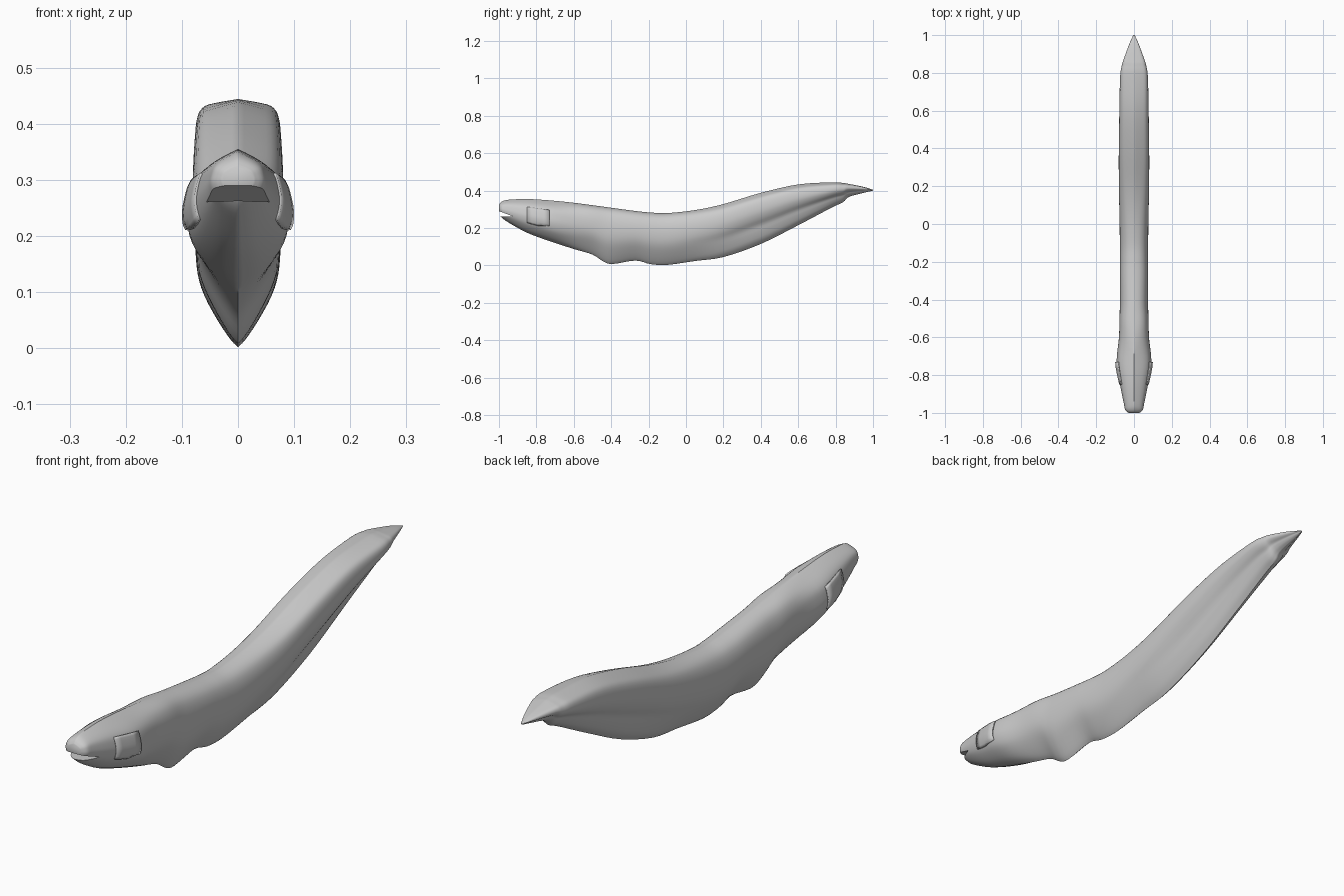
import bpy
import bmesh
from mathutils import Vector

default_cube = bpy.data.objects.get("Cube")
if default_cube:
    bpy.data.objects.remove(default_cube, do_unlink=True)


def make_material(name, colour):
    material = bpy.data.materials.new(name)
    material.use_nodes = True
    material.diffuse_color = colour
    material.node_tree.nodes["Principled BSDF"].inputs["Base Color"].default_value = colour
    return material


skin = make_material("pale_grey_skin", (0.6, 0.6, 0.6, 1))


def make_object(name, mesh_data):
    mesh = bpy.data.meshes.new(name)
    bmesh.ops.recalc_face_normals(mesh_data, faces=mesh_data.faces[:])
    mesh_data.to_mesh(mesh)
    mesh_data.free()
    obj = bpy.data.objects.new(name, mesh)
    bpy.context.collection.objects.link(obj)
    mesh.materials.append(skin)
    return obj


def shade_smooth(obj, angle):
    bpy.ops.object.select_all(action="DESELECT")
    obj.select_set(True)
    bpy.context.view_layer.objects.active = obj
    bpy.ops.object.shade_smooth_by_angle(angle=angle)


def spline(points, steps):
    """Smooth curve through points of any dimension."""
    points = [Vector(p) for p in points]
    result = []
    for i in range(len(points) - 1):
        a, b = points[i], points[i + 1]
        before = points[max(i - 1, 0)]
        after = points[min(i + 2, len(points) - 1)]
        for s in range(steps):
            t = s / steps
            slope_a, slope_b = (b - before) / 2, (after - a) / 2
            result.append(a * (2 * t**3 - 3 * t**2 + 1) + slope_a * (t**3 - 2 * t**2 + t)
                          + b * (3 * t**2 - 2 * t**3) + slope_b * (t**3 - t**2))
    return result + [points[-1]]


# Half cross-sections: fraction of width, fraction of depth below the back
HEAD = spline([(0, 0), (.3, .06), (.62, .14), (.85, .24), (.96, .38), (1, .53),
               (.9, .7), (.67, .83), (.35, .94), (0, 1)], 3)
TRUNK = spline([(0, 0), (.42, .03), (.74, .1), (.93, .22), (1, .37), (.96, .53),
                (.8, .67), (.48, .83), (.18, .95), (0, 1)], 3)
TAIL = spline([(0, 0), (.5, .05), (.82, .1), (.97, .2), (1, .36), (.86, .5),
               (.62, .62), (.5, .75), (.3, .9), (0, 1)], 3)

# Body stations: position along y, back height, belly height, half width
STATIONS = spline([
    (-1, .325, .277, .028), (-.985, .341, .256, .046), (-.95, .351, .23, .054),
    (-.85, .355, .175, .074), (-.73, .348, .13, .092), (-.6, .335, .088, .08),
    (-.5, .322, .058, .077), (-.44, .314, .02, .075), (-.39, .307, .008, .075),
    (-.27, .291, .026, .075), (-.19, .283, .007, .075), (-.1, .28, .003, .075),
    (.05, .296, .024, .077), (.2, .328, .045, .08), (.4, .388, .115, .08),
    (.6, .433, .215, .077), (.78, .444, .31, .073), (.84, .441, .338, .064),
    (.87, .436, .366, .055), (.95, .42, .388, .026), (1, .405, .4, .004)], 4)


def ramp(value, start, end):
    t = min(max((value - start) / (end - start), 0), 1)
    return t * t * (3 - 2 * t)


def half_section(station):
    y, top, bottom, width = station
    to_trunk, to_tail = ramp(y, -.72, -.5), ramp(y, -.1, .4)
    for head, trunk, tail in zip(HEAD, TRUNK, TAIL):
        p = head.lerp(trunk, to_trunk).lerp(tail, to_tail)
        yield Vector((p.x * width, y, top + (bottom - top) * p.y))


# Body: one lofted skin from the snout to the tail tip
bm = bmesh.new()
rings = []
for station in STATIONS:
    half = list(half_section(station))
    mirrored = [Vector((-p.x, p.y, p.z)) for p in reversed(half[1:-1])]
    rings.append([bm.verts.new(p) for p in half + mirrored])
for ring, following in zip(rings, rings[1:]):
    for i in range(len(ring)):
        j = (i + 1) % len(ring)
        bm.faces.new((ring[i], ring[j], following[j], following[i]))
for end in (rings[0], rings[-1]):
    bm.faces.new(end)
body = make_object("body", bm)

# Mouth: sloping wedge cut across the snout
bm = bmesh.new()
sides = [[bm.verts.new((x, y, z)) for y, z in
          ((-1.03, .3), (-.98, .283), (-.922, .261), (-.98, .262), (-1.03, .267))]
         for x in (-.1, .1)]
for side in sides:
    bm.faces.new(side)
for i in range(5):
    j = (i + 1) % 5
    bm.faces.new((sides[0][i], sides[0][j], sides[1][j], sides[1][i]))
mouth_cutter = make_object("mouth_cutter", bm)
mouth_cutter.hide_render = True
mouth_cutter.hide_viewport = True
mouth_cut = body.modifiers.new("mouth_cut", "BOOLEAN")
mouth_cut.object = mouth_cutter
mouth_cut.operation = "DIFFERENCE"
mouth_cut.solver = "EXACT"
shade_smooth(body, .8)


# Gill covers: thin flaps following the cheeks, lifted along the rear edge
def gill_cover(name, side):
    bm = bmesh.new()
    rows = []
    cheek = [s for s in STATIONS if -.86 < s[0] < -.72]
    for n, station in enumerate(cheek):
        lift = .001 + .004 * n / (len(cheek) - 1)
        points = [p for p in half_section(station)][9:19]
        rows.append([bm.verts.new((side * (p.x + lift), p.y, max(p.z, .213)))
                     for p in points])
    for row, following in zip(rows, rows[1:]):
        for i in range(len(row) - 1):
            bm.faces.new((row[i], row[i + 1], following[i + 1], following[i]))
    cover = make_object(name, bm)
    thickness = cover.modifiers.new("thickness", "SOLIDIFY")
    thickness.thickness = .006
    thickness.offset = 0
    shade_smooth(cover, .8)


gill_cover("left_gill_cover", 1)
gill_cover("right_gill_cover", -1)
